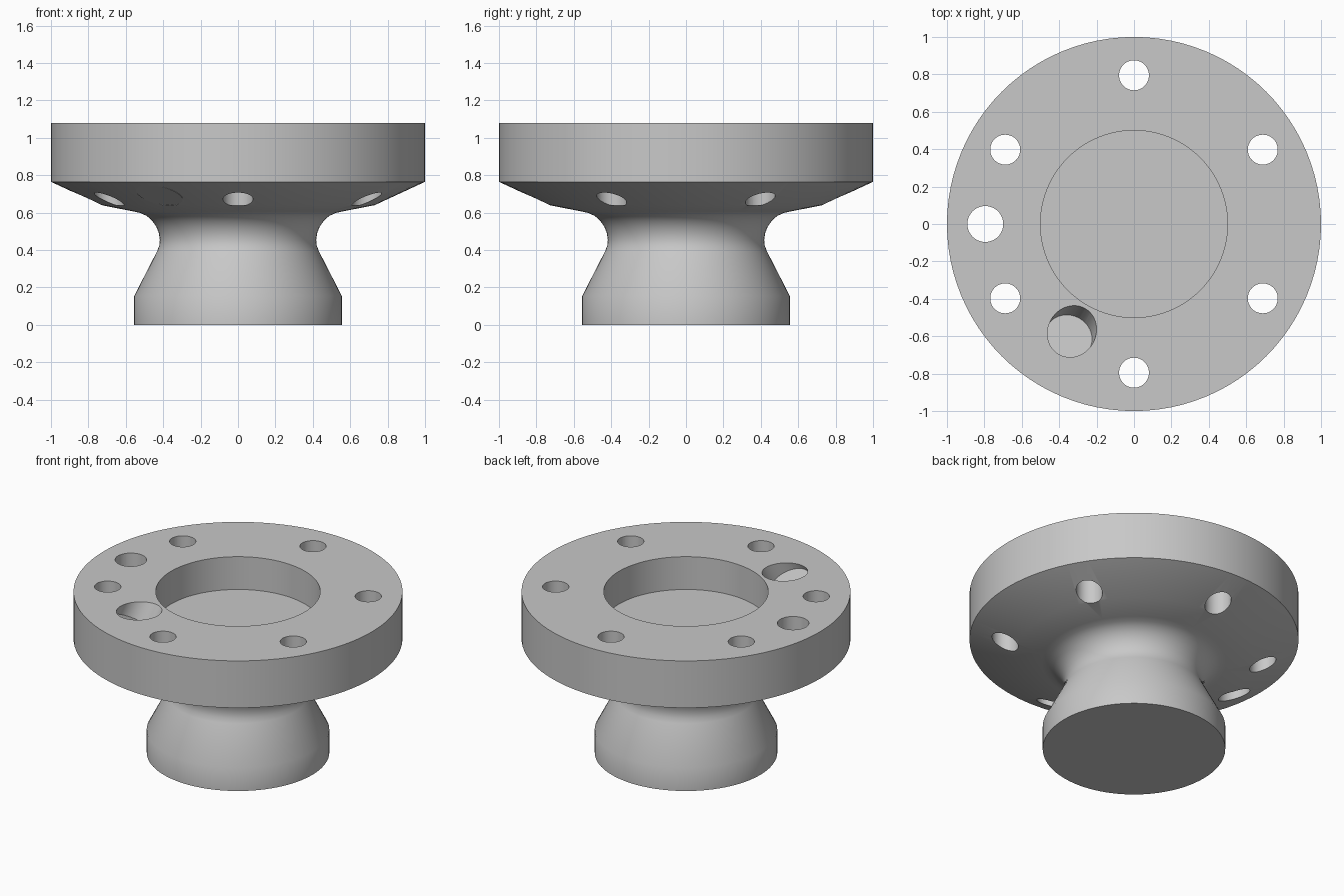
import bpy
import bmesh
from math import cos, sin, radians
from mathutils import Vector

cube = bpy.data.objects.get("Cube")
if cube:
    bpy.data.objects.remove(cube)

# Single plain grey
grey = bpy.data.materials.new("plain grey")
grey.use_nodes = True
grey.diffuse_color = (0.58, 0.58, 0.58, 1)
grey.node_tree.nodes["Principled BSDF"].inputs["Base Color"].default_value = grey.diffuse_color


def add_object(name, bm):
    mesh = bpy.data.meshes.new(name)
    bm.to_mesh(mesh)
    bm.free()
    mesh.materials.append(grey)
    obj = bpy.data.objects.new(name, mesh)
    bpy.context.collection.objects.link(obj)
    return obj


def lathe(name, profile, sides=96):
    """Spin an (r, z) profile round the z axis; it starts and ends on the axis."""
    bm = bmesh.new()
    verts = [bm.verts.new((r, 0, z)) for r, z in profile]
    edges = [bm.edges.new(pair) for pair in zip(verts, verts[1:])]
    bmesh.ops.spin(bm, geom=verts + edges, axis=(0, 0, 1), cent=(0, 0, 0),
                   angle=radians(360), steps=sides, use_merge=True)
    bmesh.ops.remove_doubles(bm, verts=bm.verts, dist=0.0005)
    bmesh.ops.recalc_face_normals(bm, faces=bm.faces)
    return add_object(name, bm)


def rod(name, start, end, radius, sides=48):
    """Capped cylinder between two points."""
    start, end = Vector(start), Vector(end)
    axis = end - start
    bm = bmesh.new()
    bmesh.ops.create_cone(bm, cap_ends=True, segments=sides, radius1=radius,
                          radius2=radius, depth=axis.length)
    bm.transform(axis.to_track_quat("Z", "Y").to_matrix().to_4x4())
    bmesh.ops.translate(bm, verts=bm.verts, vec=(start + end) / 2)
    return add_object(name, bm)


def make_active(obj):
    bpy.ops.object.select_all(action="DESELECT")
    obj.select_set(True)
    bpy.context.view_layer.objects.active = obj


def cut(body, cutter):
    make_active(body)
    mod = body.modifiers.new("cut", "BOOLEAN")
    mod.operation, mod.solver, mod.object = "DIFFERENCE", "EXACT", cutter
    bpy.ops.object.modifier_apply(modifier=mod.name)
    bpy.data.objects.remove(cutter)


def shade(obj):
    make_active(obj)
    bpy.ops.object.shade_smooth_by_angle(angle=radians(30))


# Foot, flared neck, flange and round recess in one turned body
TOP = 1.08
foot = [(0, 0), (0.555, 0), (0.555, 0.155)]
neck = [(0.432, 0.395), (0.421, 0.425), (0.418, 0.455), (0.423, 0.49), (0.437, 0.525),
        (0.458, 0.556), (0.487, 0.582), (0.52, 0.598), (0.56, 0.607)]
flange = [(0.73, 0.64), (1, 0.765), (1, TOP), (0.5, TOP)]
recess = [(0.5, 0.86), (0, 0.86)]
body = lathe("flanged_body", foot + neck + flange + recess)

# Six bolt holes and one larger hole, straight through the flange
holes = [(angle, 0.08) for angle in range(30, 390, 60)] + [(180, 0.096)]
for angle, radius in holes:
    x, y = 0.795 * cos(radians(angle)), 0.795 * sin(radians(angle))
    cut(body, rod("hole_cutter", (x, y, 0.5), (x, y, 1.3), radius))

# Slanted socket, square to the underside, closed by a plug
out = Vector((cos(radians(240)), sin(radians(240)), 0))
tilt = radians(24.8)
down = out * sin(tilt) - Vector((0, 0, cos(tilt)))
mouth = out * 0.663 + Vector((0, 0, TOP))
cut(body, rod("socket_cutter", mouth - down * 0.2, mouth + down * 0.7, 0.128))
plug = rod("socket_plug", mouth + down * 0.085, mouth + down * 0.426, 0.128)

shade(body)
shade(plug)
